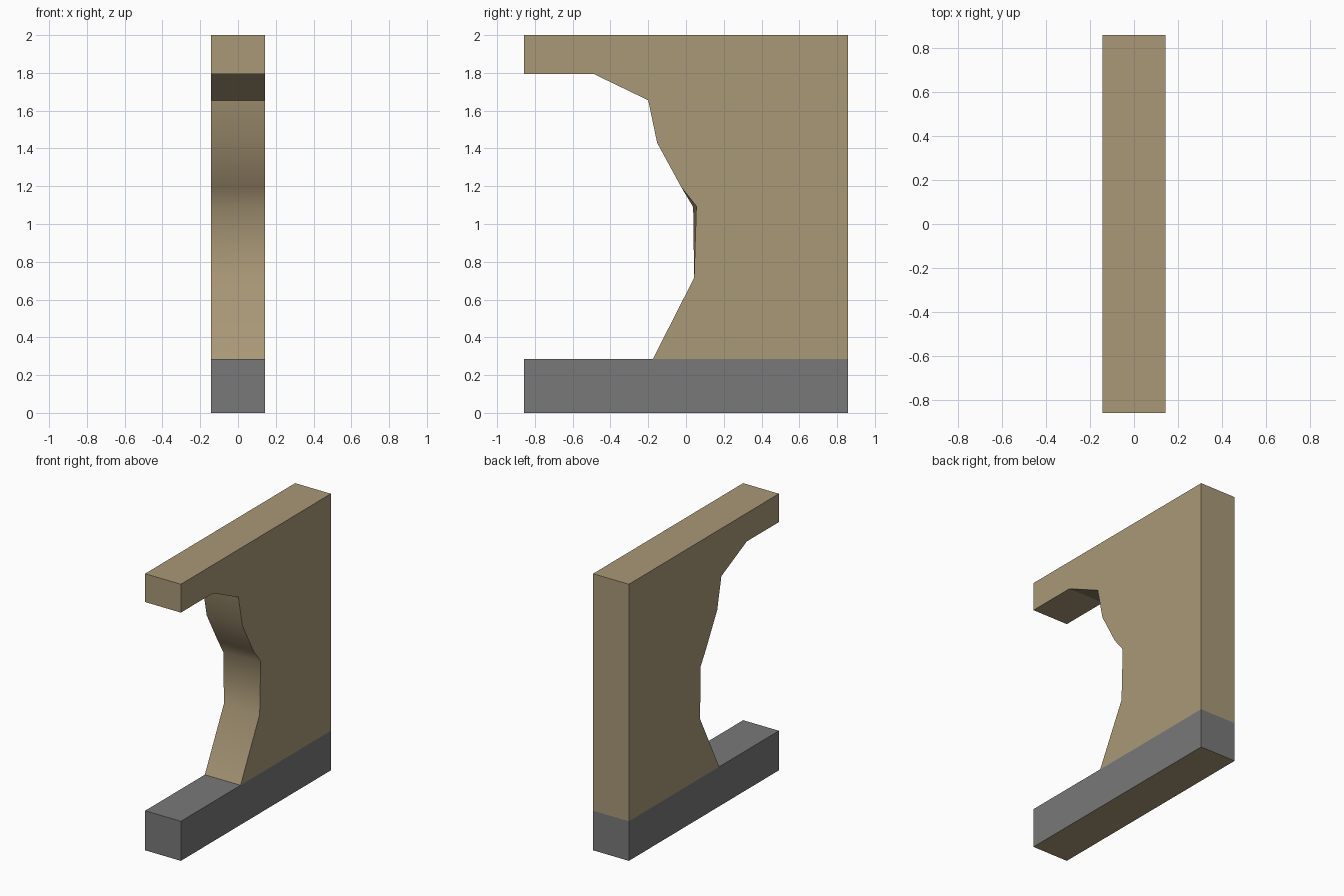
import bpy
import bmesh

if "Cube" in bpy.data.objects:
    bpy.data.objects.remove(bpy.data.objects["Cube"])

HALF_WIDTH = 0.143
DEPTH = 0.857
BASE_TOP = 0.286


def material(name, rgb):
    mat = bpy.data.materials.new(name)
    mat.diffuse_color = (*rgb, 1)
    mat.use_nodes = True
    mat.node_tree.nodes["Principled BSDF"].inputs["Base Color"].default_value = mat.diffuse_color
    return mat


def slab(name, left, right, mats, skip=(), smooth=(), second=()):
    """Join two (y, z) outlines across x; sets hold outline edge indices."""
    bm = bmesh.new()
    a = [bm.verts.new((-HALF_WIDTH, y, z)) for y, z in left]
    b = [bm.verts.new((HALF_WIDTH, y, z)) for y, z in right]
    bm.faces.new(a)
    bm.faces.new(b[::-1])
    n = len(a)
    for i in range(n):
        if i in skip:
            continue
        j = (i + 1) % n
        face = bm.faces.new((a[j], a[i], b[i], b[j]))
        face.smooth = i in smooth
        face.material_index = 1 if i in second else 0
    bmesh.ops.recalc_face_normals(bm, faces=bm.faces)
    # Outward check using the face at the +x side
    bm.normal_update()
    cap = max(bm.faces, key=lambda f: f.calc_center_median().x)
    if cap.normal.x < 0:
        bmesh.ops.reverse_faces(bm, faces=bm.faces)
    mesh = bpy.data.meshes.new(name)
    bm.to_mesh(mesh)
    bm.free()
    for mat in mats:
        mesh.materials.append(mat)
    obj = bpy.data.objects.new(name, mesh)
    bpy.context.collection.objects.link(obj)
    return obj


sand = material("sand", (0.40, 0.315, 0.185))
grey = material("grey", (0.19, 0.19, 0.19))

# Upper wall with overhanging ledge and hollowed front
right = [(DEPTH, 2), (-DEPTH, 2), (-DEPTH, 1.795), (-0.49, 1.795),
         (-0.20, 1.655), (-0.153, 1.43), (-0.025, 1.195), (0.055, 1.095),
         (0.043, 0.715), (-0.175, BASE_TOP), (DEPTH, BASE_TOP)]
left = list(right)
left[7] = (0.038, 1.09)
slab("upper_wall", left, right, [sand], skip={9}, smooth={4, 5, 6, 7, 8})

# Base plinth, underside in the wall colour; top is open below the wall
base = [(DEPTH, BASE_TOP), (-0.175, BASE_TOP), (-DEPTH, BASE_TOP),
        (-DEPTH, 0), (DEPTH, 0)]
slab("base", base, base, [grey, sand], skip={0}, second={3})
